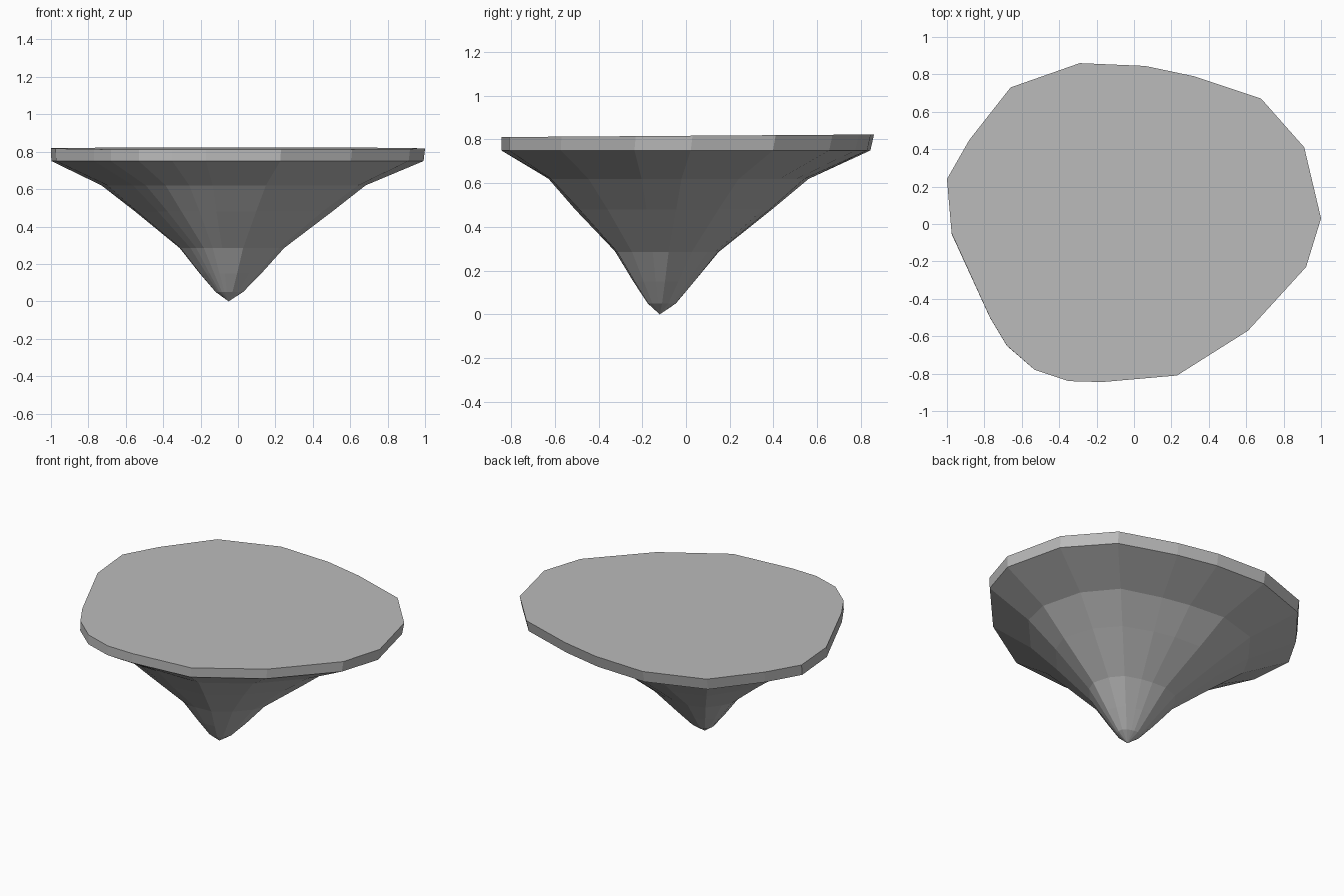
import bpy
import bmesh
import random
from mathutils import Vector

random.seed(4)

default = bpy.data.objects.get("Cube")
if default:
    bpy.data.objects.remove(default, do_unlink=True)

# Single stone grey
grey = bpy.data.materials.new("stone_grey")
grey.use_nodes = True
COLOUR = (0.5, 0.5, 0.5, 1)
grey.diffuse_color = COLOUR
grey.node_tree.nodes["Principled BSDF"].inputs["Base Color"].default_value = COLOUR

# Irregular plan outline, counter-clockwise from the left side
OUTLINE = [(1, .03), (.91, .41), (.68, .67), (.32, .79), (.06, .845), (-.29, .86),
           (-.66, .73), (-.88, .45), (-1, .24), (-.975, -.05), (-.77, -.5),
           (-.68, -.65), (-.53, -.78), (-.35, -.84), (-.17, -.845), (.23, -.81),
           (.61, -.57), (.92, -.23)]
TIP = Vector((-.05, -.12, 0))

# Tapering underside: share of the outline's reach, height
PROFILE = [(.71, .62), (.525, .48), (.28, .285), (.165, .15), (.075, .05)]

bm = bmesh.new()


def add_ring(points):
    return [bm.verts.new(p) for p in points]


def bridge(upper, lower):
    for i in range(len(upper)):
        j = (i + 1) % len(upper)
        bm.faces.new((upper[i], lower[i], lower[j], upper[j]))


def fan(ring, centre, flip=False):
    hub = bm.verts.new(centre)
    for a, b in zip(ring, ring[1:] + ring[:1]):
        bm.faces.new((b, a, hub) if flip else (a, b, hub))


# Top cap and the short rim band beneath it
top = add_ring([(x, y, .817 + .007 * y) for x, y in OUTLINE])
fan(top, (-.03, -.03, .815))
rim_points = [Vector((x * .995 - .003, y * .99 - .008, .75)) for x, y in OUTLINE]
previous = add_ring(rim_points)
bridge(top, previous)

# Underside rings with slight rocky unevenness, closing at the off-centre tip
for share, height in PROFILE:
    points = []
    for p in rim_points:
        q = TIP.lerp(p, share * random.uniform(.98, 1.02))
        q.z = height
        points.append(q)
    ring = add_ring(points)
    bridge(previous, ring)
    previous = ring
fan(previous, TIP, flip=True)

bmesh.ops.recalc_face_normals(bm, faces=bm.faces)
mesh = bpy.data.meshes.new("floating_rock")
bm.to_mesh(mesh)
bm.free()
mesh.materials.append(grey)
rock = bpy.data.objects.new("floating_rock", mesh)
bpy.context.collection.objects.link(rock)
